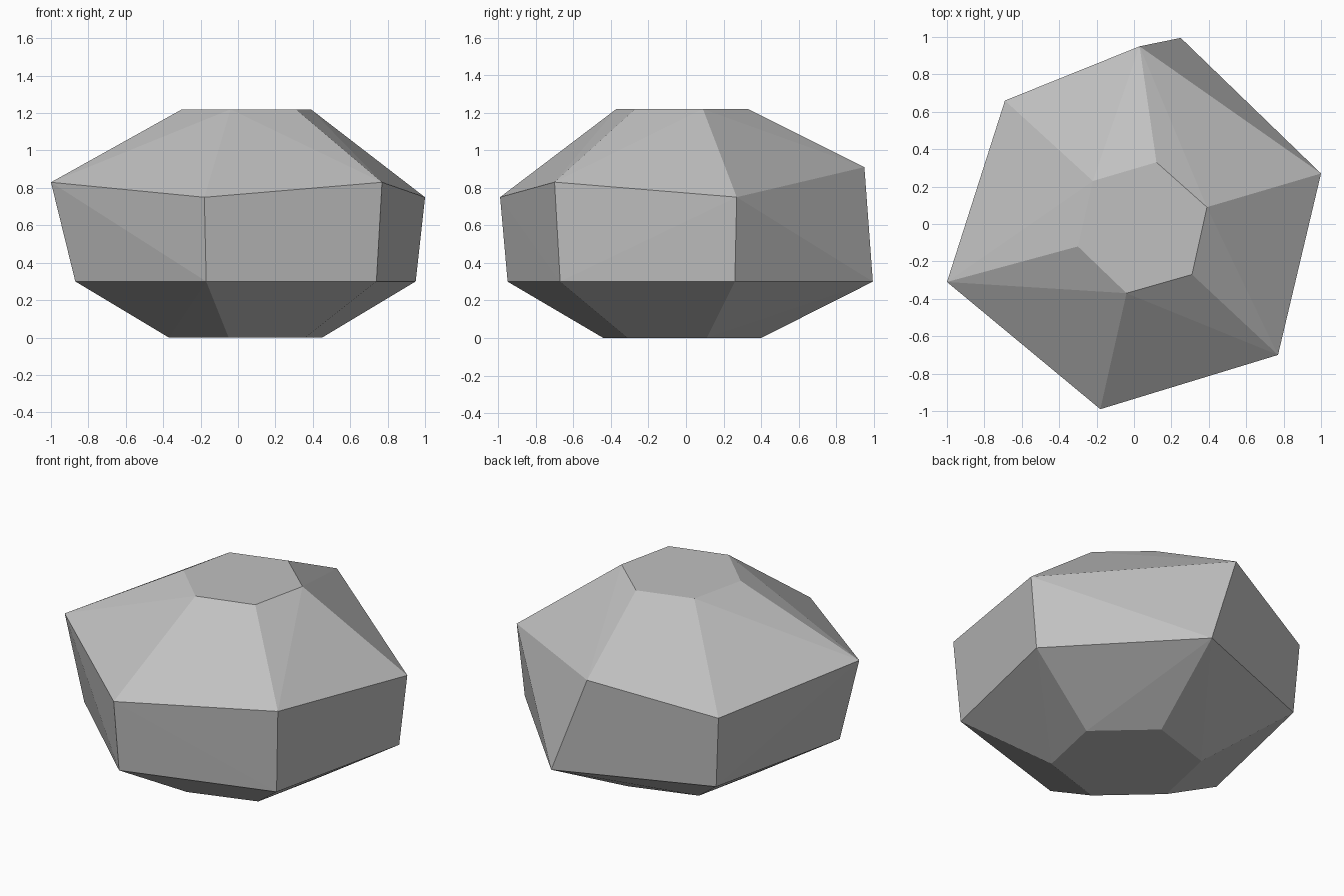
import bpy
import bmesh

cube = bpy.data.objects.get("Cube")
if cube:
    bpy.data.objects.remove(cube, do_unlink=True)

# Grey stone colour
GREY = (0.53, 0.53, 0.53, 1.0)
stone = bpy.data.materials.new("stone grey")
stone.use_nodes = True
stone.diffuse_color = GREY
stone.node_tree.nodes["Principled BSDF"].inputs["Base Color"].default_value = GREY

# Six-sided rings of corners, all starting at the left-hand corner of the rock
base = [(-0.37, -0.15), (-0.05, -0.44), (0.36, -0.31),
        (0.45, 0.11), (0.13, 0.40), (-0.28, 0.27)]
waist = [(-0.87, -0.30), (-0.17, -0.95), (0.74, -0.67),
         (0.95, 0.26), (0.25, 0.995), (-0.66, 0.64)]
shoulder = [(-1.0, -0.31), (-0.18, -0.99), (0.77, -0.70),
            (1.0, 0.27), (0.03, 0.95), (-0.69, 0.66)]
crown = [(-0.30, -0.12), (-0.04, -0.37), (0.31, -0.27),
         (0.39, 0.09), (0.12, 0.33), (-0.22, 0.23)]
shoulder_heights = [0.83, 0.75, 0.83, 0.75, 0.91, 0.75]

corners = [(x, y, 0.0) for x, y in base]
corners += [(x, y, 0.30) for x, y in waist]
corners += [(x, y, z) for (x, y), z in zip(shoulder, shoulder_heights)]
corners += [(x, y, 1.22) for x, y in crown]

# Rock: faceted skin stretched over the rings
bm = bmesh.new()
for corner in corners:
    bm.verts.new(corner)
bmesh.ops.convex_hull(bm, input=bm.verts[:])
bmesh.ops.dissolve_limit(bm, angle_limit=0.005, verts=bm.verts[:], edges=bm.edges[:])
bmesh.ops.recalc_face_normals(bm, faces=bm.faces[:])

mesh = bpy.data.meshes.new("rock")
bm.to_mesh(mesh)
bm.free()
mesh.materials.append(stone)
rock = bpy.data.objects.new("rock", mesh)
bpy.context.collection.objects.link(rock)
